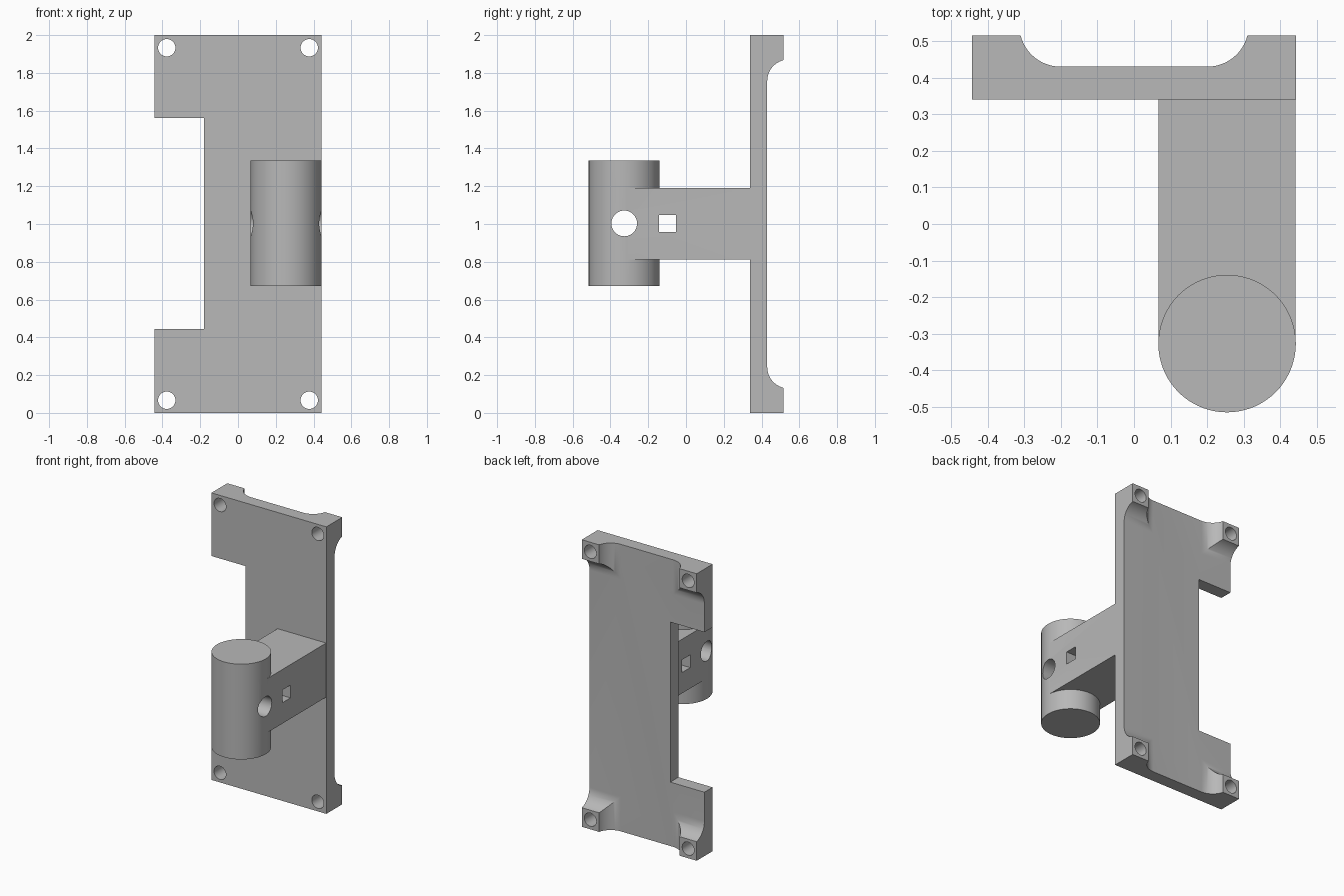
import bpy, bmesh, math
from mathutils import Matrix, Vector

if "Cube" in bpy.data.objects:
    bpy.data.objects.remove(bpy.data.objects["Cube"], do_unlink=True)

grey = bpy.data.materials.new("plain grey")
grey.use_nodes = True
grey.diffuse_color = (0.48, 0.48, 0.48, 1)
grey.node_tree.nodes["Principled BSDF"].inputs["Base Color"].default_value = (0.48, 0.48, 0.48, 1)


def finish(name, bm):
    bmesh.ops.recalc_face_normals(bm, faces=bm.faces)
    mesh = bpy.data.meshes.new(name)
    bm.to_mesh(mesh)
    bm.free()
    mesh.materials.append(grey)
    obj = bpy.data.objects.new(name, mesh)
    bpy.context.collection.objects.link(obj)
    return obj


def loft(name, rings):
    """Skin a stack of equal-length point rings and cap both ends."""
    bm = bmesh.new()
    loops = [[bm.verts.new(p) for p in ring] for ring in rings]
    n = len(loops[0])
    for a, b in zip(loops, loops[1:]):
        for i in range(n):
            j = (i + 1) % n
            bm.faces.new((a[i], a[j], b[j], b[i]))
    bm.faces.new(loops[0])
    bm.faces.new(loops[-1])
    return finish(name, bm)


def box(name, lo, hi):
    ring = [(lo[0], lo[1]), (hi[0], lo[1]), (hi[0], hi[1]), (lo[0], hi[1])]
    return loft(name, [[(x, y, z) for x, y in ring] for z in (lo[2], hi[2])])


def cylinder(name, centre, radius, length, axis, sides):
    bm = bmesh.new()
    turn = Vector((0, 0, 1)).rotation_difference(Vector(axis)).to_matrix().to_4x4()
    bmesh.ops.create_cone(bm, cap_ends=True, segments=sides, radius1=radius,
                          radius2=radius, depth=length,
                          matrix=Matrix.Translation(centre) @ turn)
    return finish(name, bm)


def combine(target, tool, operation):
    """Apply a boolean and discard the tool."""
    mod = target.modifiers.new(operation.title(), 'BOOLEAN')
    mod.operation = operation
    mod.solver = 'EXACT'
    mod.object = tool
    bpy.context.view_layer.objects.active = target
    bpy.ops.object.modifier_apply(modifier=mod.name)
    bpy.data.objects.remove(tool, do_unlink=True)


def smooth(obj):
    bpy.ops.object.select_all(action='DESELECT')
    obj.select_set(True)
    bpy.context.view_layer.objects.active = obj
    bpy.ops.object.shade_smooth_by_angle(angle=math.radians(30))


HALF, HEIGHT = 0.443, 2.0
FRONT, BACK, REAR = 0.34, 0.43, 0.515

# C-shaped mounting plate
outline = [(HALF, 0), (HALF, HEIGHT), (-HALF, HEIGHT), (-HALF, 1.56),
           (-0.18, 1.56), (-0.18, 0.445), (-HALF, 0.445), (-HALF, 0)]
plate = loft("mounting_plate", [[(x, y, z) for x, z in outline] for y in (FRONT, BACK)])

# Four corner standoffs with concave flares, each with a screw hole
radius, foot, sweep = 0.1137, 0.243, math.radians(75.3)
steps = 14
profile = [(foot, BACK - 0.03)]
for i in range(steps + 1):
    t = sweep * i / steps
    profile.append((foot - radius * math.sin(t), BACK + radius * (1 - math.cos(t))))
profile[-1] = (profile[-1][0], REAR)
for sx in (-1, 1):
    for sz in (-1, 1):
        cx, cz = sx * HALF, HEIGHT / 2 * (1 + sz)
        rings = [[(cx, y, cz), (cx - sx * w, y, cz),
                  (cx - sx * w, y, cz - sz * w), (cx, y, cz - sz * w)]
                 for w, y in profile]
        combine(plate, loft("standoff", rings), 'UNION')
for sx in (-1, 1):
    for sz in (-1, 1):
        centre = (sx * 0.377, BACK, 1 + sz * 0.933)
        combine(plate, cylinder("screw_hole", centre, 0.046, 0.6, (0, 1, 0), 32), 'DIFFERENCE')
smooth(plate)

# Arm ending in an upright round post
px, py, pr = 0.2545, -0.327, 0.188
post = cylinder("post_and_arm", (px, py, 1.003), pr, 0.664, (0, 0, 1), 72)
half_arm = pr - 0.0008
arm = box("arm", (px - half_arm, py, 0.813), (px + half_arm, FRONT + 0.01, 1.19))
combine(post, arm, 'UNION')

# Round and square cross holes
combine(post, cylinder("round_hole", (px, py, 1.003), 0.068, 1, (1, 0, 0), 40), 'DIFFERENCE')
combine(post, box("square_hole", (-0.3, -0.143, 0.958), (0.8, -0.053, 1.047)), 'DIFFERENCE')
smooth(post)
